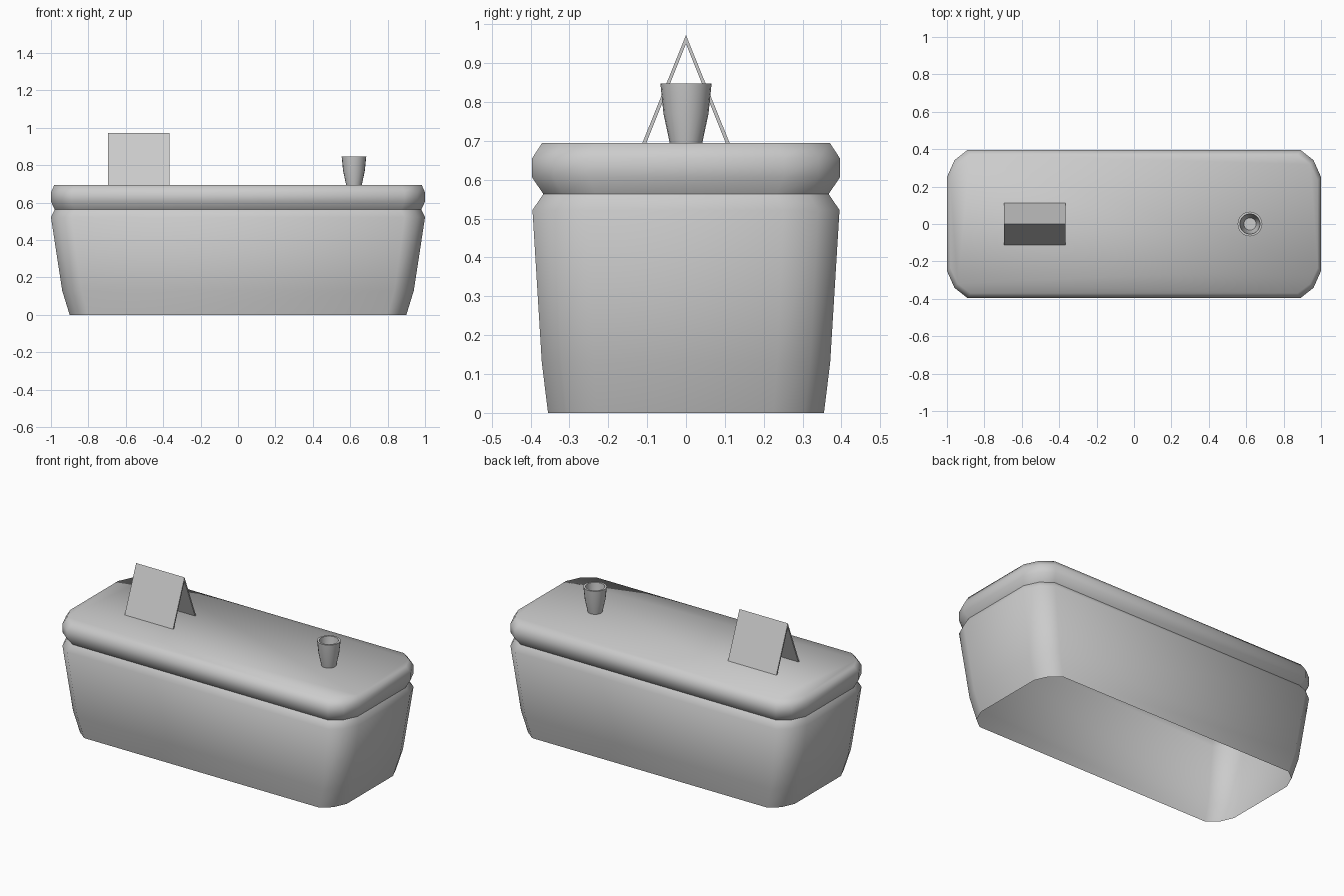
import bpy, bmesh, math

if "Cube" in bpy.data.objects:
    bpy.data.objects.remove(bpy.data.objects["Cube"])


def finish(name, bm, angle):
    bmesh.ops.recalc_face_normals(bm, faces=bm.faces)
    mesh = bpy.data.meshes.new(name)
    bm.to_mesh(mesh)
    bm.free()
    ob = bpy.data.objects.new(name, mesh)
    bpy.context.collection.objects.link(ob)
    bpy.ops.object.select_all(action='DESELECT')
    ob.select_set(True)
    bpy.context.view_layer.objects.active = ob
    if angle:
        bpy.ops.object.shade_smooth_by_angle(angle=math.radians(angle))
    return ob


def loft(name, rings, angle, cap_start=False, cap_end=False):
    bm = bmesh.new()
    loops = [[bm.verts.new(p) for p in r] for r in rings]
    n = len(loops[0])
    for a, b in zip(loops, loops[1:]):
        for i in range(n):
            j = (i + 1) % n
            bm.faces.new((a[i], a[j], b[j], b[i]))
    if cap_start:
        bm.faces.new(loops[0][::-1])
    if cap_end:
        bm.faces.new(loops[-1])
    return finish(name, bm, angle)


# Counter: outline with two-segment corners, scaled at each height
corner = [(1.0, 0.25), (0.96, 0.34), (0.89, 0.395)]
outline = (corner + [(-x, y) for x, y in corner[::-1]]
           + [(-x, -y) for x, y in corner] + [(x, -y) for x, y in corner[::-1]])


def section(hx, hy, z):
    return [(x * hx, y * hy / 0.395, z) for x, y in outline]


loft("counter_base", [section(*s) for s in [
    (0.90, 0.355, 0), (0.94, 0.371, 0.13), (1.0, 0.395, 0.522),
    (0.98, 0.367, 0.563)]], 61)
loft("counter_top", [section(*s) for s in [
    (0.98, 0.367, 0.563), (1.0, 0.396, 0.606), (1.0, 0.396, 0.655),
    (0.982, 0.37, 0.695)]], 61, cap_end=True)

# Cup: revolved profile, outside then inside
sides = 20
cup = [(0.042, 0.695), (0.058, 0.77), (0.066, 0.848),
       (0.054, 0.848), (0.047, 0.77), (0.033, 0.71)]
loft("cup", [[(0.62 + r * math.cos(2 * math.pi * i / sides),
               r * math.sin(2 * math.pi * i / sides), z) for i in range(sides)]
             for r, z in cup], 40, cap_start=True, cap_end=True)

# Tent card: folded thin sheet
fold = [(-0.112, 0.695), (0, 0.972), (0.112, 0.695),
        (0.102, 0.695), (0, 0.95), (-0.102, 0.695)]
loft("tent_card", [[(x, y, z) for y, z in fold] for x in (-0.695, -0.365)],
     0, cap_start=True, cap_end=True)
